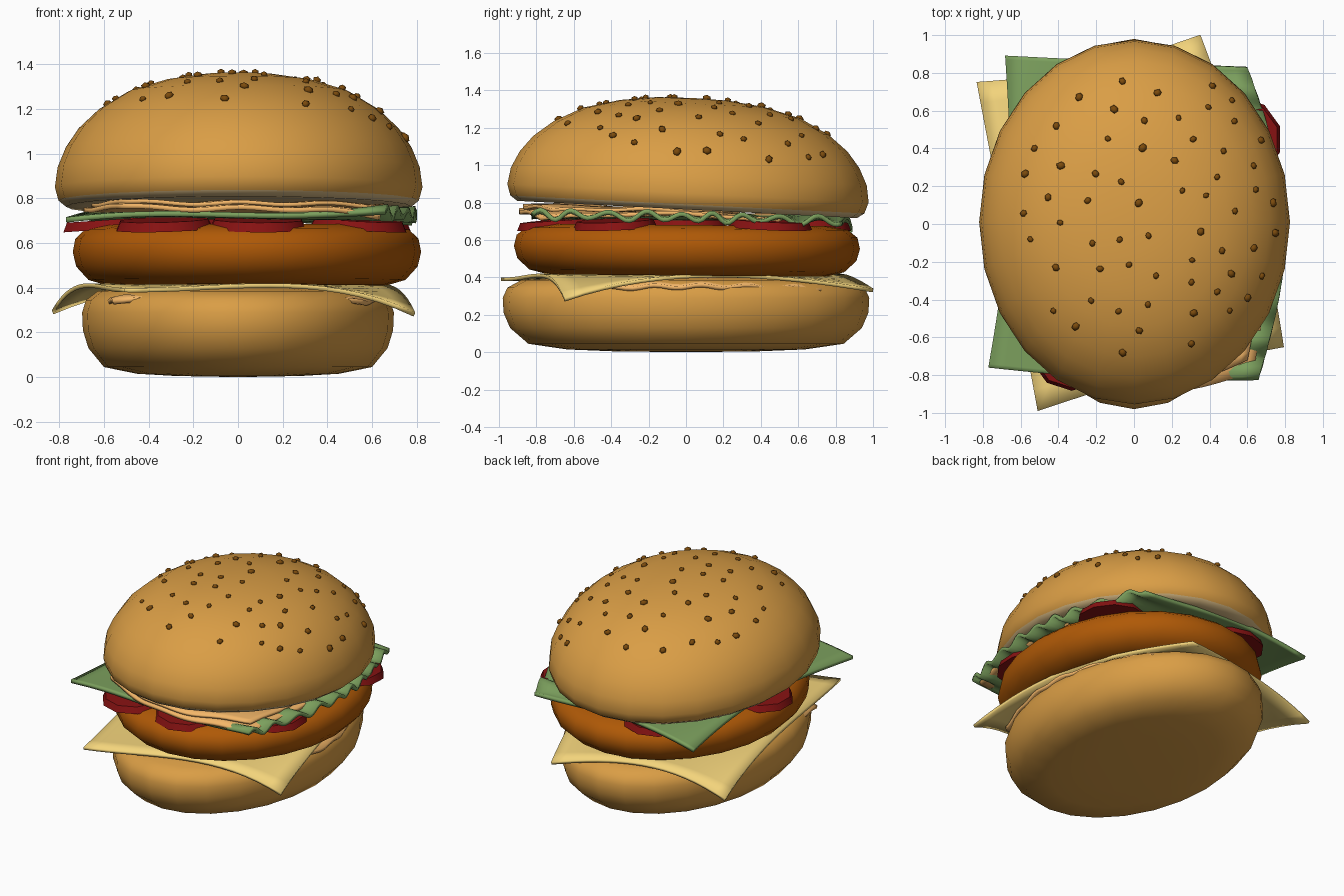
import bpy, bmesh, math, random
from mathutils import Vector, Matrix

if "Cube" in bpy.data.objects:
    bpy.data.objects.remove(bpy.data.objects["Cube"])

random.seed(4)


def material(name, rgb):
    m = bpy.data.materials.new(name)
    m.diffuse_color = (*rgb, 1)
    m.use_nodes = True
    m.node_tree.nodes["Principled BSDF"].inputs["Base Color"].default_value = m.diffuse_color
    return m


BUN = material("bun", (0.70, 0.34, 0.06))
CRUMB = material("crumb", (0.66, 0.47, 0.22))
PATTY = material("patty", (0.43, 0.10, 0.002))
SEED = material("seed", (0.20, 0.07, 0.004))
GREEN = material("lettuce", (0.20, 0.35, 0.11))
CHEESE = material("cheese", (0.90, 0.66, 0.20))
HAM = material("ham", (0.90, 0.47, 0.14))
RED = material("tomato", (0.24, 0.006, 0.006))


def finish(name, bm, *mats, angle=60):
    bmesh.ops.recalc_face_normals(bm, faces=bm.faces[:])
    me = bpy.data.meshes.new(name)
    bm.to_mesh(me)
    bm.free()
    for m in mats:
        me.materials.append(m)
    ob = bpy.data.objects.new(name, me)
    bpy.context.collection.objects.link(ob)
    bpy.ops.object.select_all(action='DESELECT')
    ob.select_set(True)
    bpy.context.view_layer.objects.active = ob
    bpy.ops.object.shade_smooth_by_angle(angle=math.radians(angle))
    return ob


def lathe(name, profile, sx, sy, mats, cx=0.0, cy=0.0, tilt=0.0, pivot=0.8, n=24, crumb_below=None):
    # Oval turned solid from a (radius fraction, z) profile that starts and ends on the axis
    bm = bmesh.new()
    rings = [[bm.verts.new((sx * r * math.cos(2 * math.pi * i / n),
                            sy * r * math.sin(2 * math.pi * i / n), z)) for i in range(n)]
             for r, z in profile[1:-1]]
    for a, b in zip(rings, rings[1:]):
        for i in range(n):
            j = (i + 1) % n
            bm.faces.new((a[i], a[j], b[j], b[i]))
    for ring, (r, z) in ((rings[0], profile[0]), (rings[-1], profile[-1])):
        tip = bm.verts.new((0, 0, z))
        for i in range(n):
            bm.faces.new((ring[i], ring[(i + 1) % n], tip))
    if crumb_below:
        for f in bm.faces:
            f.material_index = int(f.calc_center_median().z < crumb_below)
    turn = (Matrix.Translation((cx, cy, pivot)) @ Matrix.Rotation(math.radians(tilt), 4, 'X')
            @ Matrix.Translation((0, 0, -pivot)))
    bm.transform(turn)
    return finish(name, bm, *mats)


def sheet(name, corners, base, thick, mat, bulge=(0, 0, 0, 0), ripple=None, nu=16, nv=16):
    # Draped slice: corners run front-left, front-right, back-right, back-left;
    # bulge pushes out the front, right, back and left edges
    c = [Vector(p) for p in corners]
    bm = bmesh.new()
    grid = []
    for j in range(nv + 1):
        v = j / nv
        row = []
        for i in range(nu + 1):
            u = i / nu
            p = c[0].lerp(c[1], u).lerp(c[3].lerp(c[2], u), v)
            w = (abs(2 * u - 1) * abs(2 * v - 1)) ** 2
            au, av = math.sin(math.pi * u), math.sin(math.pi * v)
            x = p.x + av * (bulge[1] * u ** 3 - bulge[3] * (1 - u) ** 3)
            y = p.y + au * (bulge[2] * v ** 3 - bulge[0] * (1 - v) ** 3)
            z = base + (p.z - base) * w + (ripple(u, v) if ripple else 0)
            row.append(bm.verts.new((x, y, z)))
        grid.append(row)
    for a, b in zip(grid, grid[1:]):
        for i in range(nu):
            bm.faces.new((a[i], a[i + 1], b[i + 1], b[i]))
    ob = finish(name, bm, mat)
    s = ob.modifiers.new("thickness", 'SOLIDIFY')
    s.thickness, s.offset = thick, 0
    return ob


# Buns and patty
lathe("bottom_bun", [(0, 0), (0.4, 0.005), (0.65, 0.015), (0.86, 0.045), (0.96, 0.13), (0.995, 0.21),
                     (1, 0.29), (0.975, 0.345), (0.9, 0.385), (0.6, 0.40), (0, 0.40)], 0.698, 0.98, [BUN])
top = lathe("top_bun", [(0, 0.77), (0.85, 0.765), (0.94, 0.763), (0.98, 0.79), (1, 0.85), (0.985, 0.94),
                        (0.94, 1.03), (0.87, 1.115), (0.76, 1.20), (0.6, 1.28), (0.4, 1.33),
                        (0.2, 1.355), (0, 1.36)], 0.823, 0.967, [BUN, CRUMB],
            cx=0.003, cy=0.008, tilt=-2.9, crumb_below=0.79)
lathe("patty", [(0, 0.41), (0.8, 0.41), (0.91, 0.435), (0.98, 0.495), (1, 0.56), (0.985, 0.62),
                (0.93, 0.66), (0.82, 0.68), (0, 0.68)], 0.78, 0.925, [PATTY], cx=0.04, cy=0.005,
      tilt=-0.5, pivot=0.55)

# Cheese and ham under the patty
sheet("cheese_slice", [(-0.51, -0.99, 0.39), (0.79, -0.65, 0.28), (0.35, 1.0, 0.33), (-0.83, 0.75, 0.29)],
      0.41, 0.02, CHEESE, bulge=(-0.03, 0.06, -0.05, 0))


def low_ham_ripple(u, v):
    edge = max(abs(2 * u - 1), abs(2 * v - 1)) ** 4
    return -0.045 * edge + 0.008 * edge * math.sin(34 * v + 9 * u)


sheet("lower_ham", [(-0.56, -0.66, 0.38), (0.55, -0.62, 0.38), (0.45, 0.72, 0.38), (-0.42, 0.65, 0.38)],
      0.395, 0.022, HAM, bulge=(0.12, 0.19, 0.1, 0.1), ripple=low_ham_ripple, nv=36)

# Tomato slices, each leaning slightly outward
for i, (x, y) in enumerate([(-0.33, -0.66), (0.09, -0.68), (0.54, -0.38), (0.56, 0.45),
                            (-0.24, 0.66), (-0.57, 0.0)]):
    bm = bmesh.new()
    bmesh.ops.create_cone(bm, cap_ends=True, segments=10, radius1=0.225, radius2=0.205, depth=0.042)
    lean = Matrix.Rotation(0.07, 4, Vector((-y, x, 0)).normalized())
    bm.transform(Matrix.Translation((x, y, 0.684)) @ lean)
    finish(f"tomato_slice_{i + 1}", bm, RED, angle=35)


# Lettuce with a frilled right edge
def frill(u, v):
    wave = math.sin(2 * math.pi * 9 * v + 0.8 * math.sin(11 * v)) * (1 + 0.3 * math.sin(23 * v))
    return -0.012 * (v - 0.3) + 0.022 * u ** 5 * wave + 0.006 * math.sin(7 * u + 5 * v)


sheet("lettuce", [(-0.77, -0.76, 0.70), (0.66, -0.82, 0.73), (0.6, 0.83, 0.71), (-0.68, 0.89, 0.665)],
      0.725, 0.024, GREEN, bulge=(0.03, 0.17, 0.0, -0.06), ripple=frill, nv=80)


# Folded ham under the top bun
def top_ham_ripple(u, v):
    return -0.03 * v + 0.006 * math.sin(17 * u + 4 * v) + 0.005 * math.sin(14 * v)


sheet("upper_ham", [(-0.52, -0.68, 0.765), (0.63, -0.78, 0.72), (0.62, 0.5, 0.72), (-0.6, 0.5, 0.74)],
      0.755, 0.022, HAM, bulge=(0.16, 0.08, 0.05, 0.13), ripple=top_ham_ripple, nu=30, nv=22)
sheet("upper_ham_fold", [(-0.5, -0.66, 0.785), (0.6, -0.72, 0.765), (0.55, 0.2, 0.755), (-0.55, 0.3, 0.755)],
      0.778, 0.018, HAM, bulge=(0.18, 0.08, 0.0, 0.13), ripple=top_ham_ripple, nu=30, nv=22)

# Seeds scattered over the crown with a minimum spacing, a little to the right
spots = []
for _ in range(4000):
    x, y = random.uniform(-0.64, 0.77), random.uniform(-0.7, 0.84)
    inside = ((x - 0.06) / 0.7) ** 2 + ((y - 0.07) / 0.77) ** 2 < 1
    gap = 0.14 if x < 0.3 else 0.11
    if inside and len(spots) < 62 and all(math.hypot(x - a, y - b) > gap for a, b in spots):
        spots.append((x, y))

bm = bmesh.new()
for x, y in spots:
    hit, p, normal, _ = top.ray_cast((x, y, 3), (0, 0, -1))
    if hit:
        turn = normal.to_track_quat('Z', 'Y').to_matrix().to_4x4()
        bmesh.ops.create_icosphere(bm, subdivisions=1, radius=random.uniform(0.018, 0.027),
                                   matrix=Matrix.Translation(p + normal * 0.005) @ turn
                                   @ Matrix.Rotation(random.random() * 6, 4, 'Z')
                                   @ Matrix.Diagonal((1, 0.85, 0.7, 1)))
finish("seeds", bm, SEED, angle=50)
